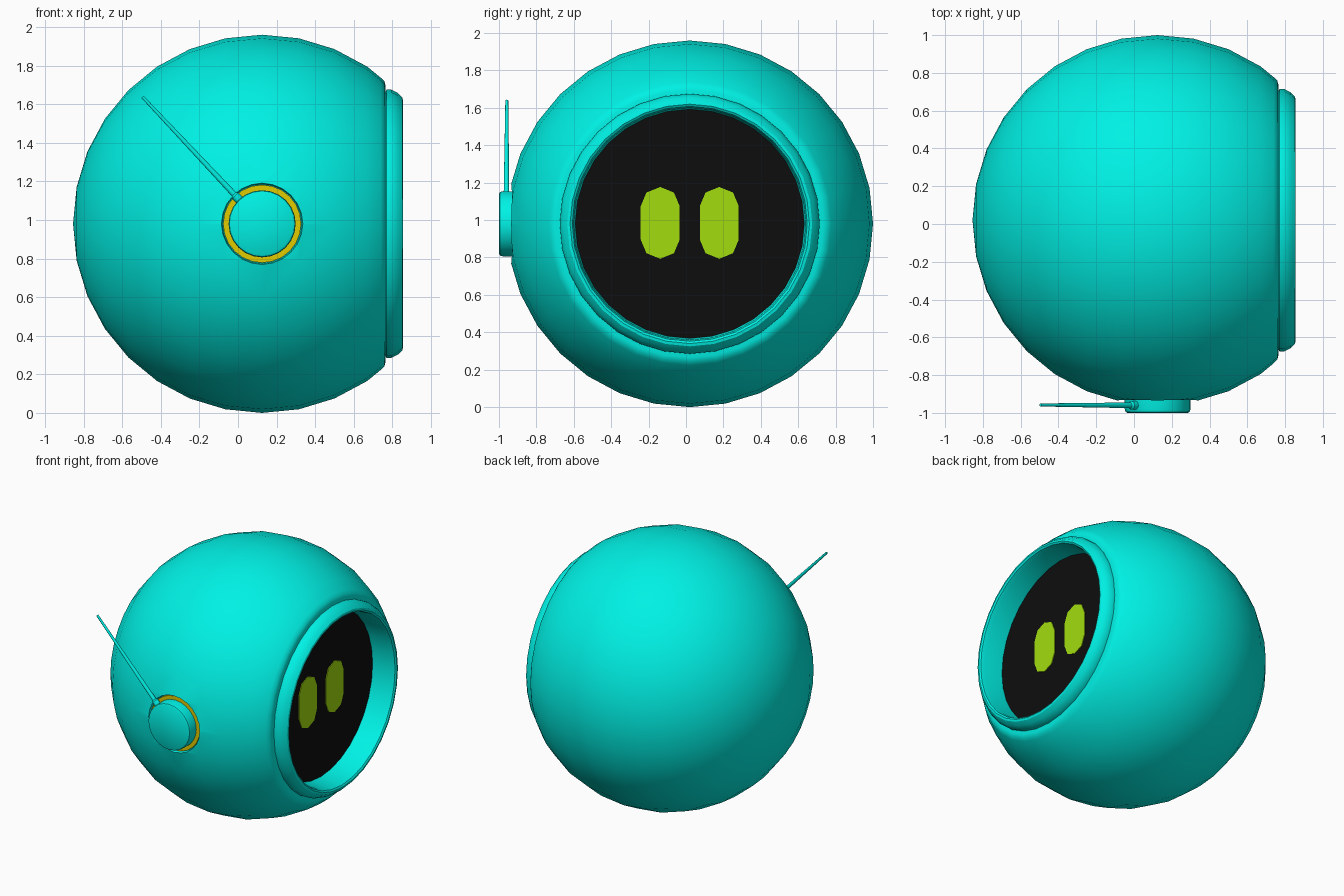
import bpy, bmesh
from math import sin, cos, pi, radians
from mathutils import Vector

if "Cube" in bpy.data.objects:
    bpy.data.objects.remove(bpy.data.objects["Cube"])

CX, CY, CZ, R = 0.125, 0.02, 0.98, 0.98


def material(name, rgb):
    m = bpy.data.materials.new(name)
    m.diffuse_color = (*rgb, 1)
    m.use_nodes = True
    m.node_tree.nodes["Principled BSDF"].inputs["Base Color"].default_value = m.diffuse_color
    return m


TEAL = material("teal", (0.0, 0.88, 0.78))
BLACK = material("black", (0.004, 0.004, 0.004))
LIME = material("lime", (0.36, 0.72, 0.004))
YELLOW = material("yellow", (0.75, 0.6, 0.0))


def finish(name, bm, mat):
    bmesh.ops.remove_doubles(bm, verts=bm.verts, dist=1e-5)
    bmesh.ops.recalc_face_normals(bm, faces=bm.faces)
    me = bpy.data.meshes.new(name)
    bm.to_mesh(me)
    bm.free()
    ob = bpy.data.objects.new(name, me)
    bpy.context.collection.objects.link(ob)
    me.materials.append(mat)
    return ob


def revolve(name, profile, origin, axis, segs, mat, closed=False):
    """Lathe (along, radius) points around an axis through origin."""
    bm = bmesh.new()
    rot = Vector((0, 0, 1)).rotation_difference(Vector(axis))
    org = Vector(origin)
    rings = []
    for a, r in profile:
        rings.append([bm.verts.new(org + rot @ Vector((r * cos(2 * pi * i / segs), r * sin(2 * pi * i / segs), a)))
                      for i in range(segs)])
    pairs = list(zip(rings, rings[1:]))
    if closed:
        pairs.append((rings[-1], rings[0]))
    for p, q in pairs:
        for i in range(segs):
            j = (i + 1) % segs
            bm.faces.new((p[i], p[j], q[j], q[i]))
    return finish(name, bm, mat)


def smooth(ob, angle=32):
    bpy.ops.object.select_all(action='DESELECT')
    ob.select_set(True)
    bpy.context.view_layer.objects.active = ob
    bpy.ops.object.shade_smooth_by_angle(angle=radians(angle))


# Ball body, with its front opening folded inward behind the screen
step = pi / 16
profile = [(-R * cos(k * step), R * sin(k * step)) for k in range(12)]
profile[-1] = (R * sin(3 * step), R * cos(3 * step))
profile += [(0.615, 0.757), (0.634, 0.738), (0.64, 0.715), (0.64, 0.65), (0.535, 0.65), (0.535, 0)]
body = revolve("body", profile, (CX, CY, CZ), (1, 0, 0), 32, TEAL)

# Recess for the side button
cutter = revolve("recess_cutter", [(0.925, 0), (0.925, 0.205), (0.95, 0.21), (1.1, 0.24), (1.1, 0)],
                 (CX, CY, CZ), (0, -1, 0), 24, TEAL)
cutter.hide_render = True
mod = body.modifiers.new("recess", 'BOOLEAN')
mod.operation = 'DIFFERENCE'
mod.object = cutter
bpy.context.view_layer.objects.active = body
bpy.ops.object.modifier_apply(modifier=mod.name)
bpy.data.objects.remove(cutter)
smooth(body)

# Raised rim around the screen, with a deep inner wall
rim = revolve("screen_rim", [(0.53, 0.66), (0.63, 0.665), (0.645, 0.695), (0.67, 0.695), (0.705, 0.677),
                             (0.727, 0.655), (0.73, 0.64), (0.722, 0.628), (0.69, 0.62), (0.53, 0.612)],
              (CX, CY, CZ), (1, 0, 0), 32, TEAL, closed=True)
smooth(rim)

# Flat recessed screen
revolve("screen", [(0.54, 0), (0.54, 0.622), (0.547, 0.622), (0.547, 0)],
        (CX, CY, CZ), (1, 0, 0), 32, BLACK)


# Two capsule-shaped eyes
def eye(name, y):
    bm = bmesh.new()
    pts = []
    for side, start in ((1, 0), (-1, pi)):
        for k in range(5):
            t = start + k * pi / 4
            pts.append(bm.verts.new((0.671, y + 0.104 * cos(t), CZ + 0.005 + side * 0.09 + 0.102 * sin(t))))
    face = bm.faces.new(pts)
    ext = bmesh.ops.extrude_face_region(bm, geom=[face])
    moved = [v for v in ext["geom"] if isinstance(v, bmesh.types.BMVert)]
    bmesh.ops.translate(bm, verts=moved, vec=(0.006, 0, 0))
    return finish(name, bm, LIME)


for label, s in (("left_eye", -1), ("right_eye", 1)):
    eye(label, CY + s * 0.158)

# Side button and the coloured ring behind it
button = revolve("side_button", [(0.9, 0), (0.9, 0.174), (1.0, 0.174), (1.014, 0.17), (1.02, 0.16), (1.02, 0)],
                 (CX, CY, CZ), (0, -1, 0), 24, TEAL)
smooth(button, 40)
revolve("button_ring", [(0.915, 0.165), (0.94, 0.165), (0.94, 0.202), (0.915, 0.202)],
        (CX, CY, CZ), (0, -1, 0), 24, YELLOW, closed=True)

# Antenna: short collar and tapered rod
base, tip = Vector((0.02, -0.96, 1.09)), Vector((-0.495, -0.958, 1.638))
length = (tip - base).length
antenna = revolve("antenna", [(0, 0), (0, 0.023), (0.05, 0.023), (0.06, 0.015), (length, 0.008), (length, 0)],
                  base, (tip - base).normalized(), 12, TEAL)
smooth(antenna)
